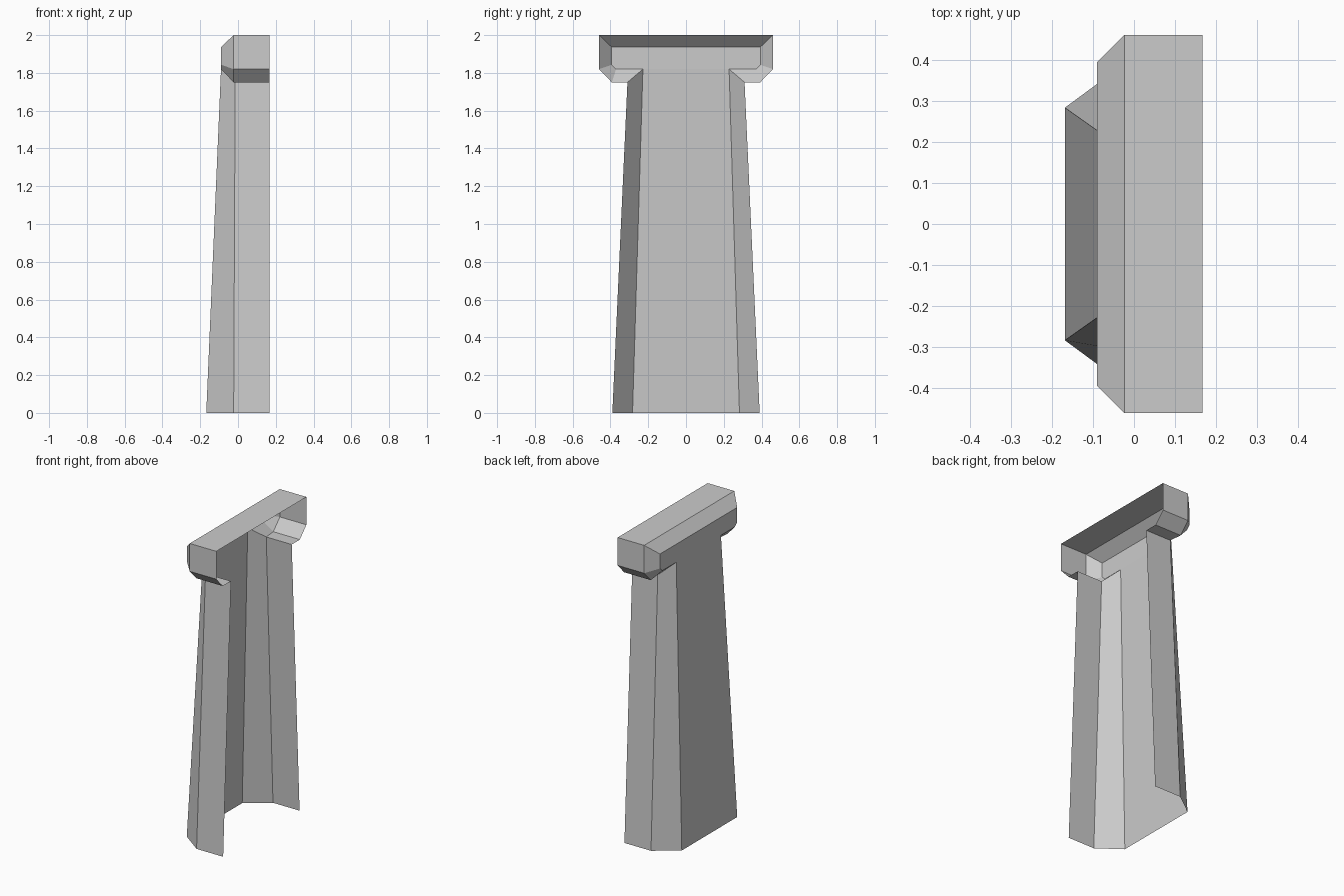
import bpy, bmesh

if "Cube" in bpy.data.objects:
    bpy.data.objects.remove(bpy.data.objects["Cube"])

OPEN = 0.167  # x of the open side


def ring(front, back):
    """Symmetric six-point outline: open edge, bend, back corner, then mirrored."""
    (bx, by, bz), (cx, cy, cz) = front, back
    half = [(OPEN, by, bz), (bx, by, bz), (cx, cy, cz)]
    return half + [(x, -y, z) for x, y, z in reversed(half)]


def bridge(bm, a, b, segments):
    for i in segments:
        bm.faces.new((a[i], a[i + 1], b[i + 1], b[i]))


def finish(bm, name):
    bmesh.ops.recalc_face_normals(bm, faces=bm.faces[:])
    # open sheet: make sure the back wall faces outward
    wall = min(bm.faces, key=lambda f: f.calc_center_median().x)
    if wall.normal.x > 0:
        bmesh.ops.reverse_faces(bm, faces=bm.faces[:])
    mesh = bpy.data.meshes.new(name)
    bm.to_mesh(mesh)
    bm.free()
    bpy.context.collection.objects.link(bpy.data.objects.new(name, mesh))


def add_ring(bm, pts):
    return [bm.verts.new(p) for p in pts]


base = ring((-0.023, 0.39, 0), (-0.168, 0.283, 0))
neck = ring((-0.015, 0.31, 1.75), (-0.09, 0.228, 1.82))
under = ring((-0.023, 0.393, 1.75), (-0.09, 0.37, 1.82))
side = ring((-0.023, 0.46, 1.82), (-0.09, 0.394, 1.843))
top = ring((-0.023, 0.46, 2.0), (-0.09, 0.394, 1.937))

# tapered shaft, open at the bottom and on +x
bm = bmesh.new()
bridge(bm, add_ring(bm, base), add_ring(bm, neck), range(5))
finish(bm, "pillar_shaft")

# chamfered cap, open on +x
bm = bmesh.new()
n, u, s, t = (add_ring(bm, r) for r in (neck, under, side, top))
for a, b in ((n, u), (u, s), (s, t)):
    bridge(bm, a, b, (0, 1, 3, 4))
bm.faces.new((n[2], u[2], s[2], t[2], t[3], s[3], u[3], n[3]))  # back wall
bm.faces.new((t[1], t[2], t[3], t[4]))                          # back chamfer
bm.faces.new((t[0], t[1], t[4], t[5]))                          # flat top
finish(bm, "pillar_cap")
